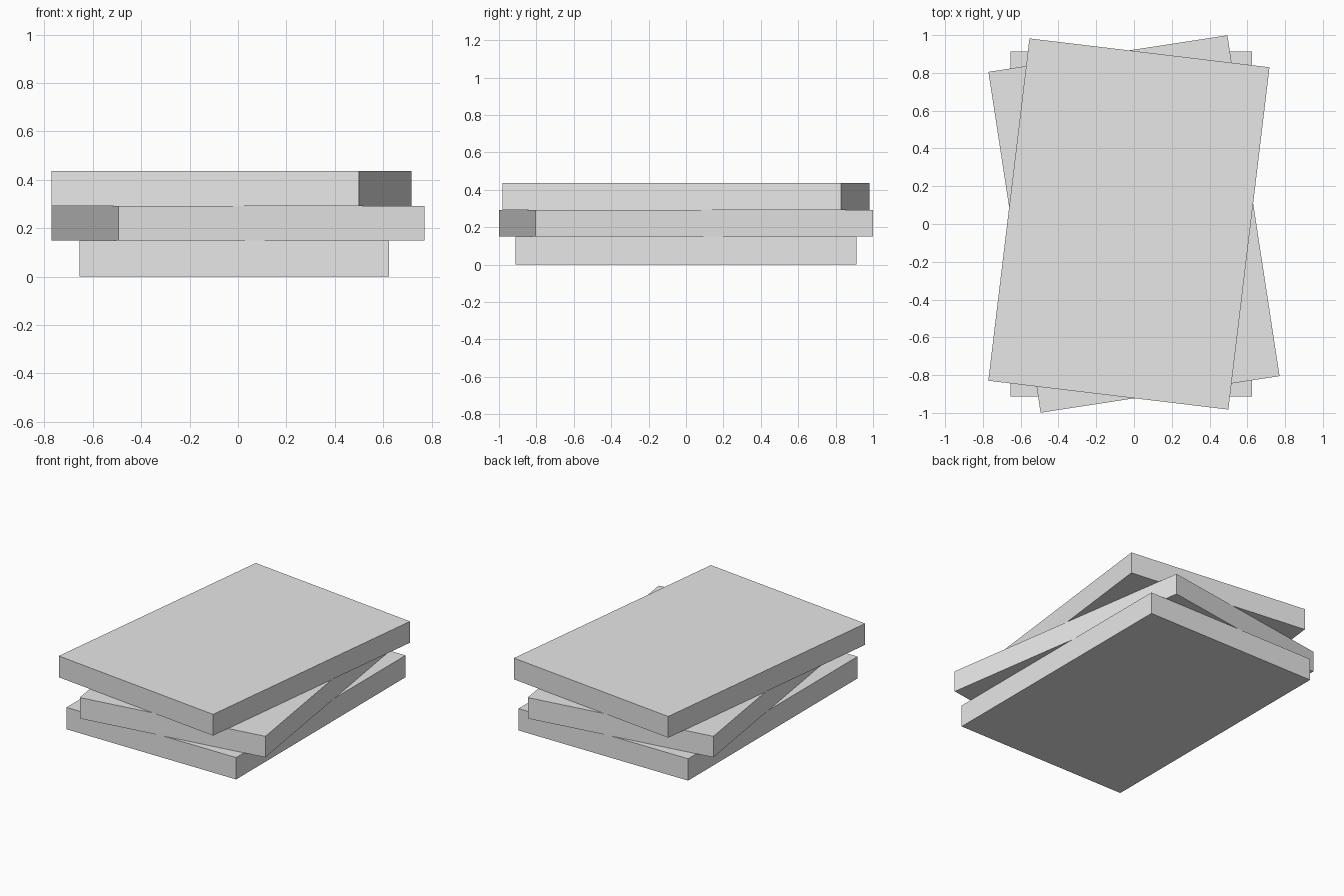
import bpy
from math import radians

# Remove the default cube
cube = bpy.data.objects.get("Cube")
if cube:
    bpy.data.objects.remove(cube, do_unlink=True)

# Single flat grey
GREY = (0.8, 0.8, 0.8, 1.0)
grey = bpy.data.materials.new("light_grey")
grey.use_nodes = True
grey.diffuse_color = GREY
grey.node_tree.nodes["Principled BSDF"].inputs["Base Color"].default_value = GREY

WIDTH, LENGTH = 1.28, 1.825


def slab(name, x, bottom, top, turn):
    """Flat rectangular slab, turned about the vertical axis."""
    bpy.ops.mesh.primitive_cube_add(
        size=1, location=(x, 0, (bottom + top) / 2), rotation=(0, 0, radians(turn)))
    obj = bpy.context.object
    obj.name = obj.data.name = name
    obj.scale = (WIDTH, LENGTH, top - bottom)
    bpy.ops.object.transform_apply(location=False, rotation=False, scale=True)
    obj.data.materials.append(grey)
    return obj


# Stack of three slabs, each twisted differently
slab("bottom_slab", -0.015, 0.0, 0.149, 0)
slab("middle_slab", 0.0, 0.149, 0.292, 8.7)
slab("top_slab", -0.027, 0.292, 0.437, -6.85)
